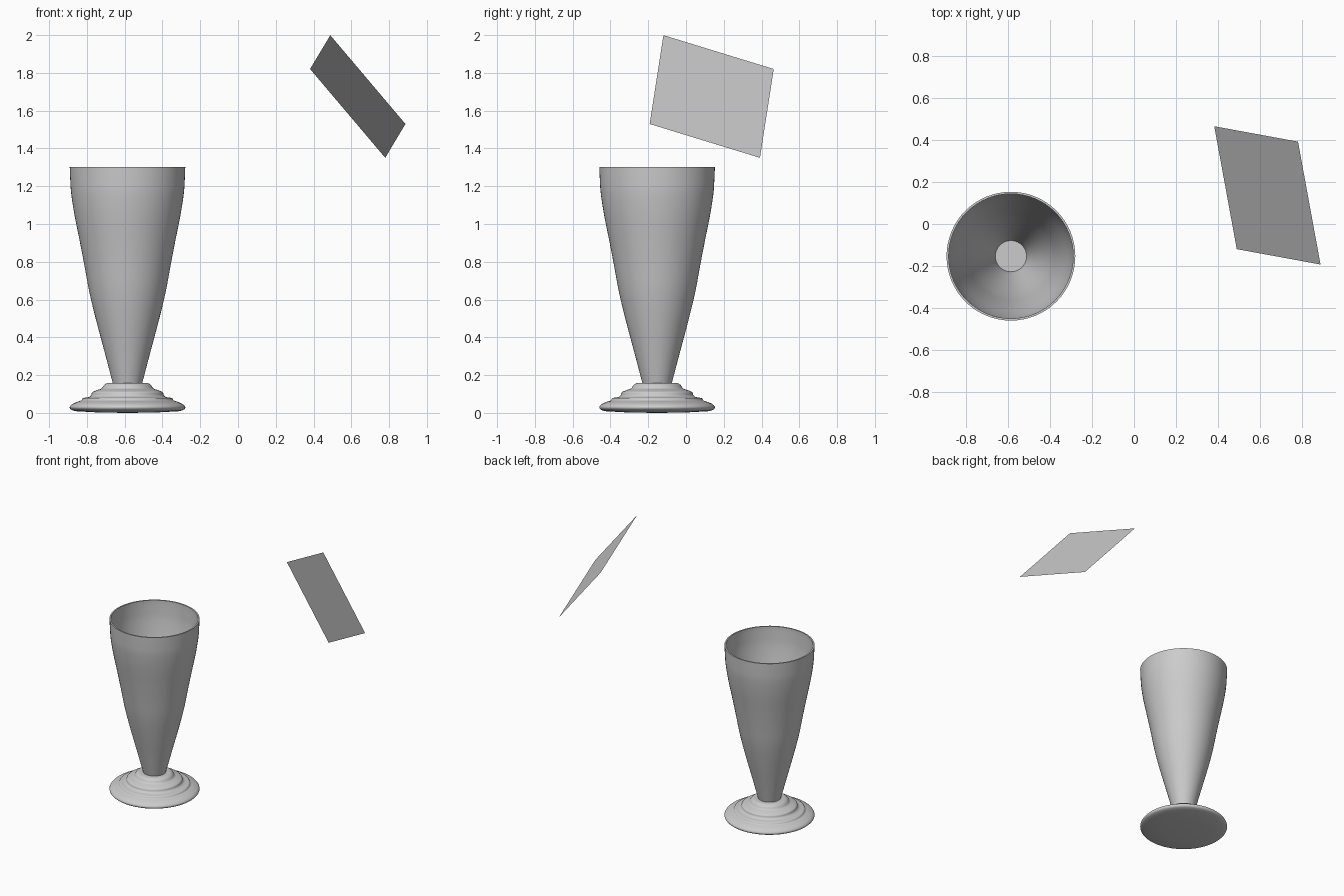
import bpy, bmesh, math
from mathutils import Vector

if "Cube" in bpy.data.objects:
    bpy.data.objects.remove(bpy.data.objects["Cube"])

CENTRE = Vector((-0.585, -0.153, 0))
SIDES = 64


def smooth_curve(pts, steps=4):
    """Catmull-Rom interpolation through a 2D profile."""
    p = [Vector(q) for q in pts]
    p = [2 * p[0] - p[1]] + p + [2 * p[-1] - p[-2]]
    out = []
    for i in range(1, len(p) - 2):
        a, b, c, d = p[i - 1:i + 3]
        for k in range(steps):
            t = k / steps
            out.append(0.5 * (2 * b + (c - a) * t + (2 * a - 5 * b + 4 * c - d) * t ** 2
                              + (3 * b - a - 3 * c + d) * t ** 3))
    return out + [p[-2]]


def lathe(name, profile):
    """Spin an (r, z) profile, listed bottom to top, capping points on the axis."""
    bm = bmesh.new()
    verts = [bm.verts.new((max(r, 0), 0, z)) for r, z in profile]
    edges = [bm.edges.new(e) for e in zip(verts, verts[1:])]
    bmesh.ops.spin(bm, geom=verts + edges, axis=(0, 0, 1), cent=(0, 0, 0),
                   angle=math.tau, steps=SIDES, use_merge=True)
    bmesh.ops.remove_doubles(bm, verts=bm.verts, dist=1e-5)
    bmesh.ops.recalc_face_normals(bm, faces=bm.faces)
    return finish(name, bm, CENTRE)


def finish(name, bm, location):
    mesh = bpy.data.meshes.new(name)
    bm.to_mesh(mesh)
    bm.free()
    obj = bpy.data.objects.new(name, mesh)
    obj.location = location
    bpy.context.collection.objects.link(obj)
    bpy.context.view_layer.objects.active = obj
    for o in bpy.context.selected_objects:
        o.select_set(False)
    obj.select_set(True)
    bpy.ops.object.shade_smooth_by_angle(angle=math.radians(40))
    return obj


# Tapered glass bowl: outer wall, thin rim, inner wall and flat floor
wall = smooth_curve([(0.078, 0.158), (0.118, 0.31), (0.166, 0.49), (0.202, 0.64),
                     (0.228, 0.78), (0.253, 0.91), (0.281, 1.05),
                     (0.298, 1.16), (0.303, 1.23), (0.306, 1.302)])
inner = [(r - 0.009, z) for r, z in wall[1:-1]]
lathe("glass_bowl", [(0, 0.158)] + [tuple(p) for p in wall] + [(0.296, 1.302)]
      + inner[::-1] + [(0.074, 0.168), (0, 0.168)])

# Stepped round foot
steps = smooth_curve([(0.275, 0.009), (0.298, 0.017), (0.306, 0.030), (0.295, 0.045),
                      (0.268, 0.058), (0.245, 0.066), (0.236, 0.078), (0.205, 0.084),
                      (0.192, 0.094), (0.186, 0.110), (0.160, 0.121),
                      (0.138, 0.129), (0.126, 0.146), (0.112, 0.156), (0.095, 0.159)])
lathe("glass_foot", [(0, 0), (0.15, 0.002)] + [tuple(p) for p in steps] + [(0, 0.159)])

# Tilted square panel above, facing the glass
mid = Vector((0.634, 0.136, 1.675))
u = Vector((-0.107, 0.584, -0.179)) / 2
v = Vector((0.398, -0.073, -0.470)) / 2
bm = bmesh.new()
bm.faces.new([bm.verts.new(a * u + b * v) for a, b in ((-1, -1), (1, -1), (1, 1), (-1, 1))])
finish("light_panel", bm, mid)
